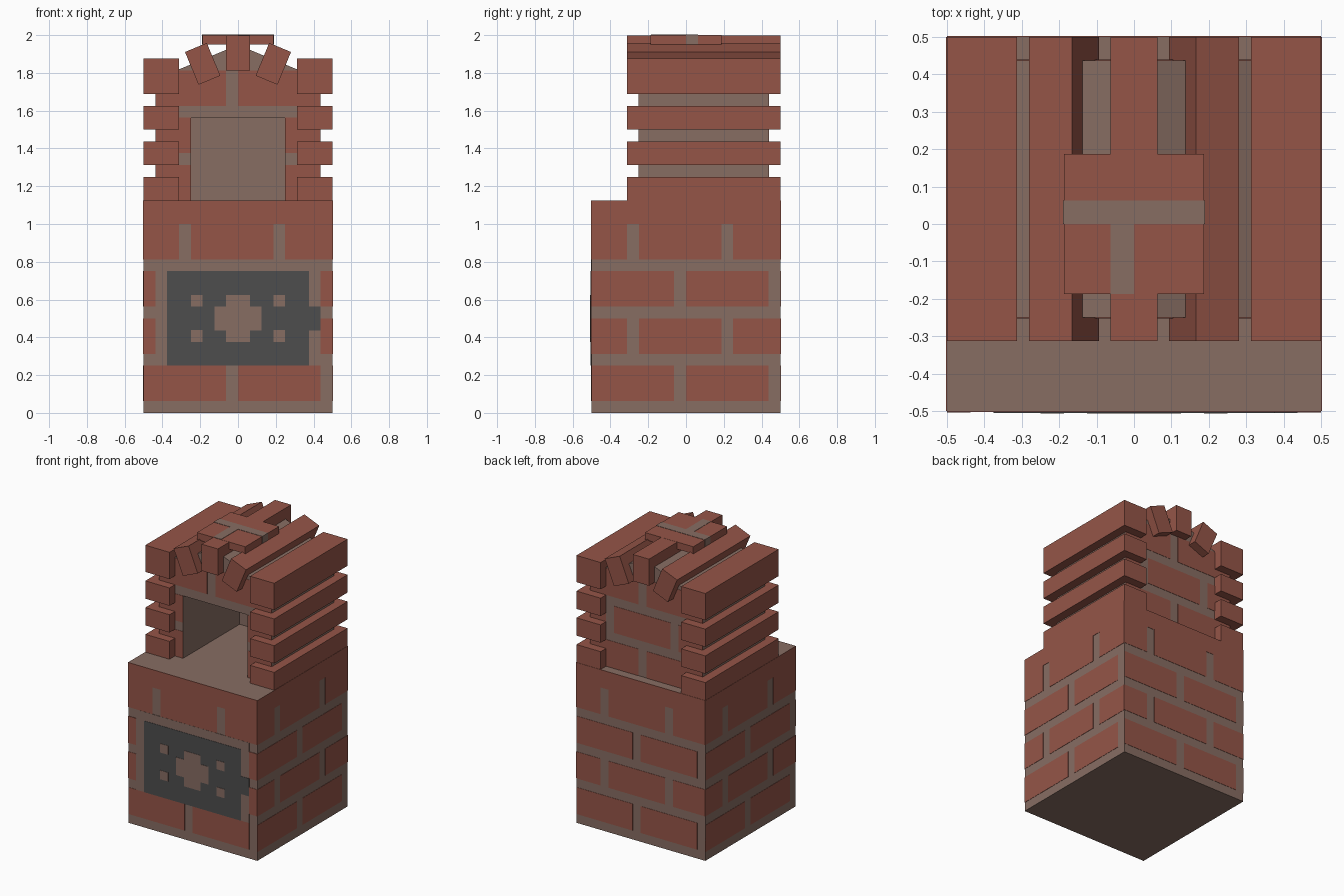
import bpy, bmesh, math
from mathutils import Matrix, Vector

if "Cube" in bpy.data.objects:
    bpy.data.objects.remove(bpy.data.objects["Cube"])

P = 1 / 16  # layout unit


def material(name, rgb):
    m = bpy.data.materials.new(name)
    m.diffuse_color = (*rgb, 1)
    m.use_nodes = True
    m.node_tree.nodes["Principled BSDF"].inputs["Base Color"].default_value = m.diffuse_color
    return m


BRICK = material("red_brick", (0.300, 0.091, 0.064))
MORTAR = material("mortar", (0.242, 0.153, 0.124))
IRON = material("dark_iron", (0.075, 0.075, 0.075))


def finish(name, bm, mat):
    bmesh.ops.recalc_face_normals(bm, faces=bm.faces)
    me = bpy.data.meshes.new(name)
    bm.to_mesh(me)
    bm.free()
    me.materials.append(mat)
    ob = bpy.data.objects.new(name, me)
    bpy.context.collection.objects.link(ob)
    return ob


def add_box(bm, lo, hi, matrix=Matrix()):
    lo, hi = Vector(lo), Vector(hi)
    size = Matrix.Diagonal((*(hi - lo), 1))
    bmesh.ops.create_cube(bm, size=1, matrix=matrix @ Matrix.Translation((lo + hi) / 2) @ size)


def box(name, lo, hi, mat, matrix=Matrix()):
    bm = bmesh.new()
    add_box(bm, lo, hi, matrix)
    return finish(name, bm, mat)


def extrude_profile(name, pts, y0, y1, mat):
    bm = bmesh.new()
    face = bm.faces.new([bm.verts.new((x, y0, z)) for x, z in pts])
    ext = bmesh.ops.extrude_face_region(bm, geom=[face])["geom"]
    bmesh.ops.translate(bm, vec=(0, y1 - y0, 0),
                        verts=[v for v in ext if isinstance(v, bmesh.types.BMVert)])
    return finish(name, bm, mat)


def plates(name, rects, dist, turn, mat, lift=0.002):
    """Thin plates (u0, u1, z0, z1) on a wall at a distance, turned about z."""
    bm = bmesh.new()
    rot = Matrix.Rotation(turn, 4, 'Z')
    for u0, u1, z0, z1 in rects:
        add_box(bm, (u0, -dist - lift, z0), (u1, -dist + 0.001, z1), rot)
    return finish(name, bm, mat)


# Base block with running brick courses on all four sides
box("base", (-.5, -.5, 0), (.5, .5, 18 * P), MORTAR)
even = [(-8, -1), (0, 7)]
odd = [(-8, -5), (-4, 3), (4, 8)]
courses = [(even, 1, 4), (odd, 5, 8), (even, 9, 12), (odd, 13, 16), ([(-8, 8)], 16, 18)]
base_bricks = [(a * P, b * P, z0 * P, z1 * P) for row, z0, z1 in courses for a, b in row]
for i, side in enumerate(("front", "right", "back", "left")):
    plates("base_bricks_" + side, base_bricks, .5, i * math.pi / 2, BRICK)

# Brick ends beside the oven door
plates("door_surround", [(-7 * P, 7 * P, 4 * P, 13 * P)], .5, 0, MORTAR, .003)
plates("door_side_bricks", [(s * 7.5 * P - P / 2, s * 7.5 * P + P / 2, 9 * P, 12 * P)
                            for s in (-1, 1)], .5, 0, BRICK, .0035)

# Iron door with latch and vent holes
plates("door", [(-6 * P, 6 * P, 4 * P, 12 * P), (6 * P, 7 * P, 7 * P, 9 * P)], .5, 0, IRON, .005)
holes = [(-2 * P, 2 * P, 7 * P, 9 * P), (-P, P, 6 * P, 7 * P), (-P, P, 9 * P, 10 * P)]
holes += [(x * P, (x + 1) * P, z * P, (z + 1) * P) for x in (-4, 3) for z in (6, 9)]
plates("door_vents", holes, .5, 0, MORTAR, .007)

# Gabled oven chamber, open at the front
W, EAVE, RIDGE = 7 * P, 1.767, 1.948
roof = [(W, EAVE), (0, RIDGE), (-W, EAVE)]
Z0, ZO = 18 * P, 25 * P
arch = [(.25, Z0), (W, Z0)] + roof + [(-W, Z0), (-.25, Z0), (-.25, ZO), (.25, ZO)]
extrude_profile("chamber_walls", arch, -4 * P, 6 * P, MORTAR)
extrude_profile("chamber_back", [(W, Z0)] + roof + [(-W, Z0)], 6 * P, 7 * P, MORTAR)

# Bricks on the chamber's front and back
upper = [(-7, -1, 26, 29), (0, 7, 26, 29)]
front = upper + [(a, a + 3, z, z + 3) for a in (-7, 4) for z in (18, 22)]
back = upper + [(-7, -5, 22, 25), (-4, 3, 22, 25), (4, 7, 22, 25), (-7, -1, 18, 21), (0, 7, 18, 21)]
for name, rects, dist, turn in (("chamber_front_bricks", front, 4 * P, 0),
                                ("chamber_back_bricks", back, 7 * P, math.pi)):
    plates(name, [tuple(v * P for v in r) for r in rects], dist, turn, BRICK)

Y0, Y1 = -5 * P, 8 * P
for s, side in ((-1, "left"), (1, "right")):
    # Long side bricks stacked with gaps
    for i, (z0, z1) in enumerate(((18, 20), (21, 23), (24, 26), (27, 30))):
        xa, xb = sorted((s * 5 * P, s * 8 * P))
        box(f"{side}_side_brick_{i + 1}", (xa, Y0, z0 * P), (xb, Y1, z1 * P), BRICK)
    # Tilted arch bricks
    tilt = Matrix.Translation((s * .187, 0, 1.848)) @ Matrix.Rotation(s * math.radians(22.5), 4, 'Y')
    box(side + "_arch_brick", (-P, Y0, -1.5 * P), (P, Y1, 1.5 * P), BRICK, tilt)

# Keystone and roof cap
box("keystone", (-P, Y0, 29 * P), (P, Y1, 1.999), BRICK)
box("roof_cap", (-3 * P, -3 * P, 1.95), (3 * P, 3 * P, 2), BRICK)

# Mortar joints on the cap
bm = bmesh.new()
add_box(bm, (-3 * P - .002, 0, 1.951), (3 * P + .002, P, 2.002))
add_box(bm, (-P, -3 * P + .001, 1.99), (0, 0, 2.002))
finish("roof_cap_joints", bm, MORTAR)
